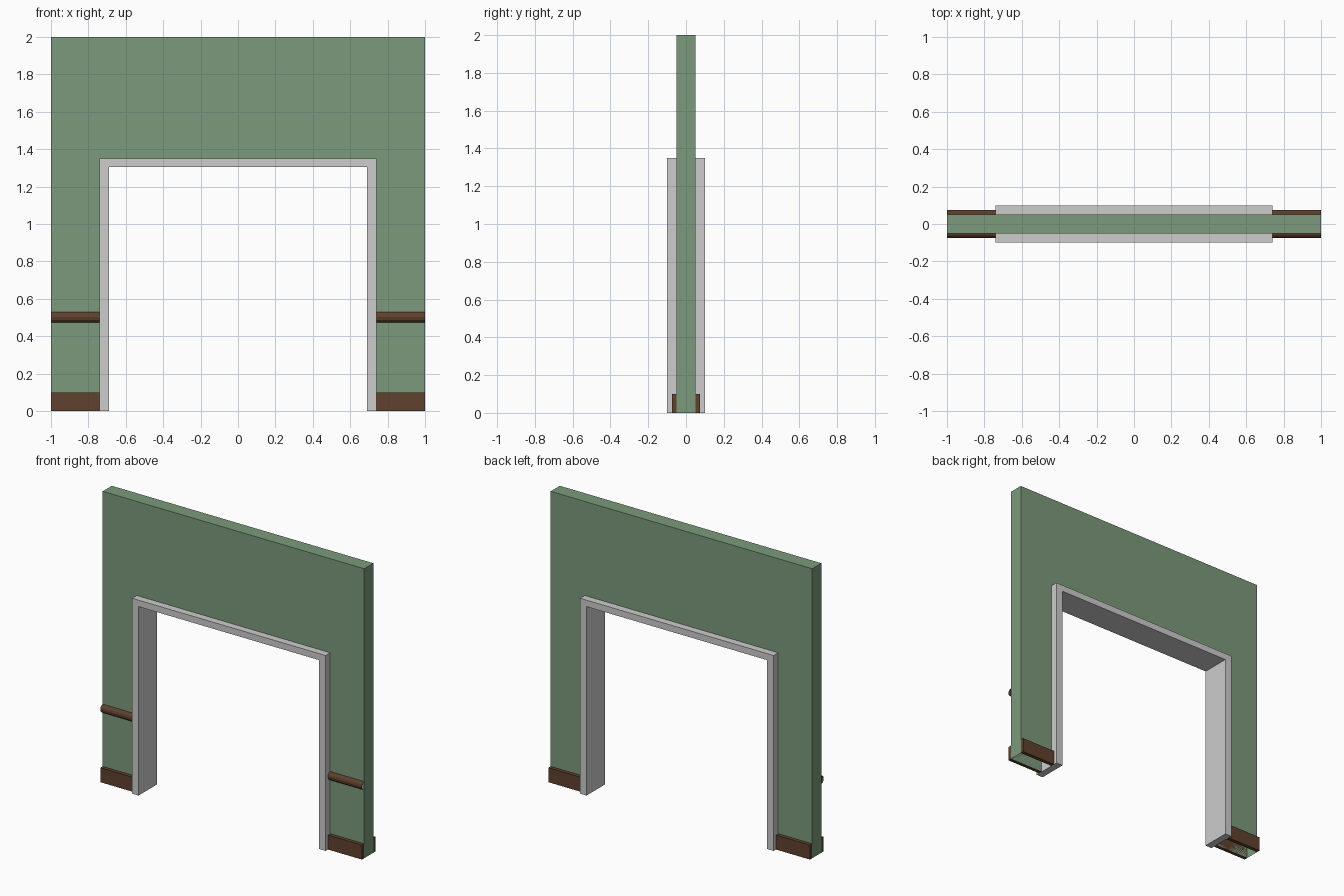
import bpy, bmesh, math

cube = bpy.data.objects.get("Cube")
if cube:
    bpy.data.objects.remove(cube, do_unlink=True)


def make_material(name, rgb):
    mat = bpy.data.materials.new(name)
    mat.use_nodes = True
    color = (*rgb, 1.0)
    mat.diffuse_color = color
    mat.node_tree.nodes["Principled BSDF"].inputs["Base Color"].default_value = color
    return mat


GREEN = make_material("sage green paint", (0.20, 0.32, 0.20))
GREY = make_material("light grey trim", (0.61, 0.61, 0.61))
BROWN = make_material("dark brown wood", (0.115, 0.053, 0.028))


def prism(name, outline, axis, start, end, mat, open_sides=(), caps=True):
    """Extrude an outline along x (points are y, z) or y (points are x, z)."""
    bm = bmesh.new()
    rings = []
    for d in (start, end):
        rings.append([bm.verts.new((d, a, z) if axis == "x" else (a, d, z))
                      for a, z in outline])
    near, far = rings
    n = len(outline)
    for i in range(n):
        if i not in open_sides:
            j = (i + 1) % n
            bm.faces.new((near[i], near[j], far[j], far[i]))
    if caps:
        bm.faces.new(near[::-1])
        bm.faces.new(far)
    bmesh.ops.recalc_face_normals(bm, faces=bm.faces)
    mesh = bpy.data.meshes.new(name)
    bm.to_mesh(mesh)
    bm.free()
    mesh.materials.append(mat)
    obj = bpy.data.objects.new(name, mesh)
    bpy.context.collection.objects.link(obj)
    return obj


def arch(outer_x, outer_z, inner_x, inner_z):
    return [(-outer_x, 0), (-outer_x, outer_z), (outer_x, outer_z), (outer_x, 0),
            (inner_x, 0), (inner_x, inner_z), (-inner_x, inner_z), (-inner_x, 0)]


OPEN_X, OPEN_Z = 0.74, 1.35
WALL = 0.05

# Wall shell: hollow, with open feet and an open reveal behind the frame
prism("wall", arch(1, 2, OPEN_X, OPEN_Z), "y", -WALL, WALL, GREEN,
      open_sides=(3, 4, 5, 6, 7))

# Door frame lining the opening
prism("door_frame", arch(OPEN_X, OPEN_Z, 0.69, 1.305), "y", -0.1, 0.1, GREY)

# Rounded chair rail profile, open at its ends and against the wall
steps = 6
rail = [(-WALL - 0.025 * math.sin(math.pi * i / steps),
         0.502 + 0.028 * math.cos(math.pi * i / steps)) for i in range(steps + 1)]

for side, x0, x1 in (("right", -1, -OPEN_X), ("left", OPEN_X, 1)):
    # Baseboards on both faces of the wall
    for face, s in (("front", -1), ("back", 1)):
        board = [(s * WALL, 0), (s * 0.075, 0), (s * 0.075, 0.1), (s * WALL, 0.1)]
        prism(f"baseboard_{face}_{side}", board, "x", x0, x1, BROWN)
    # Chair rail on the front only
    prism(f"chair_rail_{side}", rail, "x", x0, x1, BROWN,
          open_sides=(steps,), caps=False)
